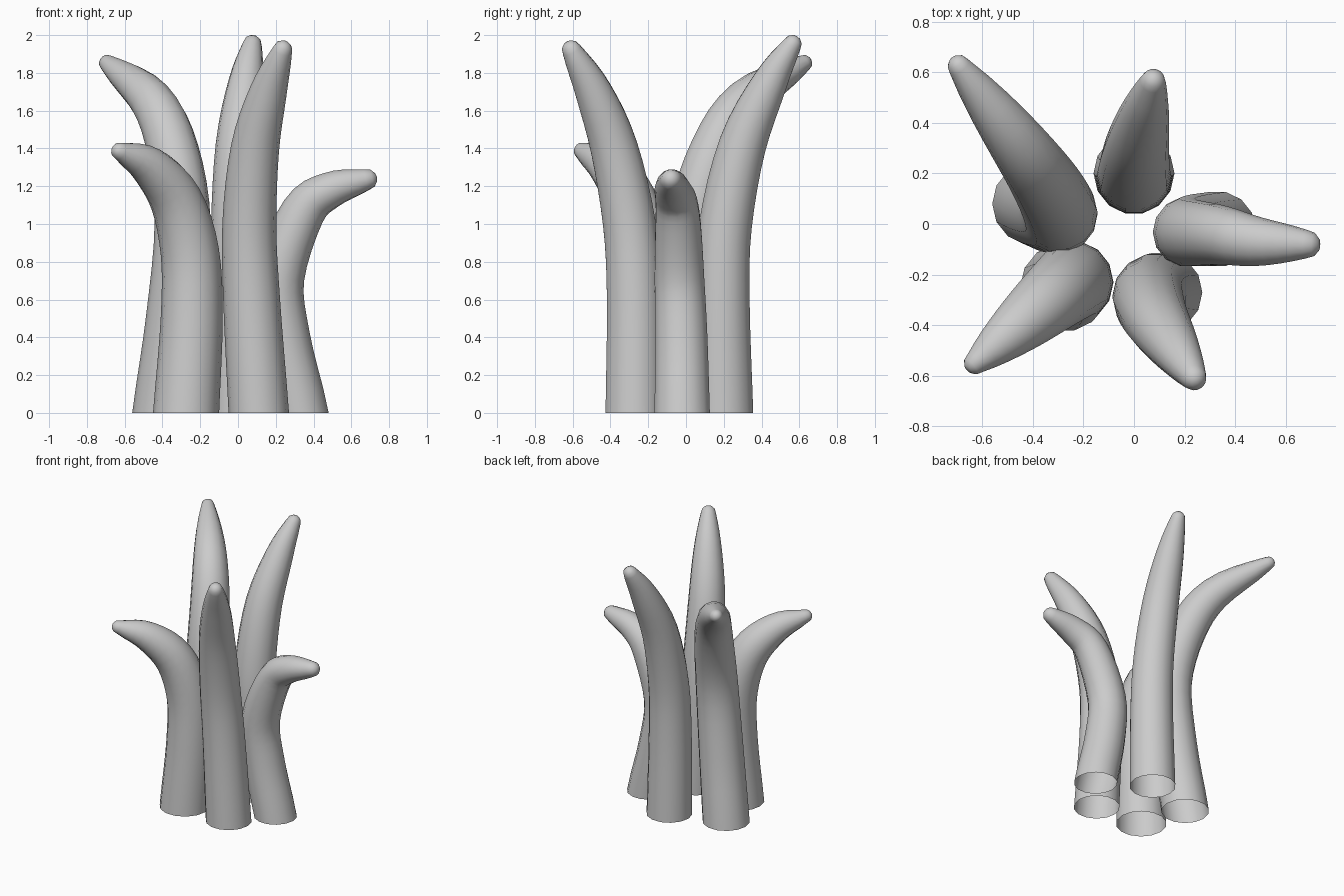
import bpy, bmesh, math
from mathutils import Vector

if "Cube" in bpy.data.objects:
    bpy.data.objects.remove(bpy.data.objects["Cube"])

SIDES = 14
STEPS = 4  # rings between neighbouring path points

# each stalk: base radius, tip ratio, then a few path points from the ground to the tip
STALKS = {
    "right_stalk": (.15, .38, [(.33, -.02, 0), (.24, -.025, .4), (.217, -.035, .72),
                               (.345, -.045, 1.065), (.49, -.07, 1.18), (.68, -.08, 1.235)]),
    "back_stalk": (.16, .32, [(0, .2, 0), (0, .19, .6), (0, .21, 1.0),
                              (.01, .3, 1.42), (.045, .45, 1.76), (.075, .562, 1.95)]),
    "back_left_stalk": (.165, .28, [(-.395, .08, 0), (-.33, .045, .5), (-.293, .045, 1.0),
                                    (-.345, .155, 1.39), (-.46, .32, 1.655), (-.69, .622, 1.85)]),
    "front_left_stalk": (.175, .27, [(-.275, -.25, 0), (-.245, -.23, .5), (-.255, -.235, .85),
                                     (-.33, -.295, 1.13), (-.47, -.415, 1.305), (-.625, -.547, 1.385)]),
    "front_right_stalk": (.16, .33, [(.11, -.27, 0), (.072, -.272, .6), (.06, -.3, 1.0),
                                     (.09, -.38, 1.4), (.16, -.49, 1.7), (.235, -.605, 1.92)]),
}


def smooth_path(pts):
    """Pass a Catmull-Rom spline through the points."""
    p = [Vector(q) for q in pts]
    p = [2 * p[0] - p[1]] + p + [2 * p[-1] - p[-2]]
    out = []
    for i in range(1, len(p) - 2):
        a, b, c, d = p[i - 1:i + 3]
        for s in range(STEPS):
            t = s / STEPS
            out.append(0.5 * (2 * b + (c - a) * t + (2 * a - 5 * b + 4 * c - d) * t * t
                              + (3 * b - a - 3 * c + d) * t ** 3))
    out.append(p[-2])
    return out


def make_stalk(name, base, tip_ratio, pts):
    centres = smooth_path(pts)
    # slow taper along the length, quick narrowing near the tip
    dist = [0]
    for a, b in zip(centres, centres[1:]):
        dist.append(dist[-1] + (b - a).length)
    radii = [base * (1 - .2 * s - (.8 - tip_ratio) * s ** 6)
             for s in (d / dist[-1] for d in dist)]
    tangents = [Vector((0, 0, 1))]
    for a, b in zip(centres, centres[2:]):
        tangents.append((b - a).normalized())
    end = (centres[-1] - centres[-2]).normalized()
    tangents.append(end)
    # rounded tip
    tip, r = centres[-1].copy(), radii[-1]
    for ang in (35, 65):
        a = math.radians(ang)
        centres.append(tip + end * r * math.sin(a))
        radii.append(r * math.cos(a))
        tangents.append(end)

    bm = bmesh.new()
    rings, side = [], Vector((1, 0, 0))
    for c, rad, t in zip(centres, radii, tangents):
        side = (side - t * side.dot(t)).normalized()
        up = t.cross(side)
        rings.append([bm.verts.new(c + rad * (side * math.cos(k * math.tau / SIDES)
                                              + up * math.sin(k * math.tau / SIDES)))
                      for k in range(SIDES)])
    for lo, hi in zip(rings, rings[1:]):
        for k in range(SIDES):
            n = (k + 1) % SIDES
            bm.faces.new((lo[k], lo[n], hi[n], hi[k]))
    top = bm.verts.new(tip + end * r)
    for k in range(SIDES):
        bm.faces.new((rings[-1][k], rings[-1][(k + 1) % SIDES], top))
    for f in bm.faces:
        f.smooth = True
    mesh = bpy.data.meshes.new(name)
    bm.to_mesh(mesh)
    bm.free()
    bpy.context.collection.objects.link(bpy.data.objects.new(name, mesh))


# five curved stalks, open at the ground
for name, (base, tip_ratio, pts) in STALKS.items():
    make_stalk(name, base, tip_ratio, pts)
